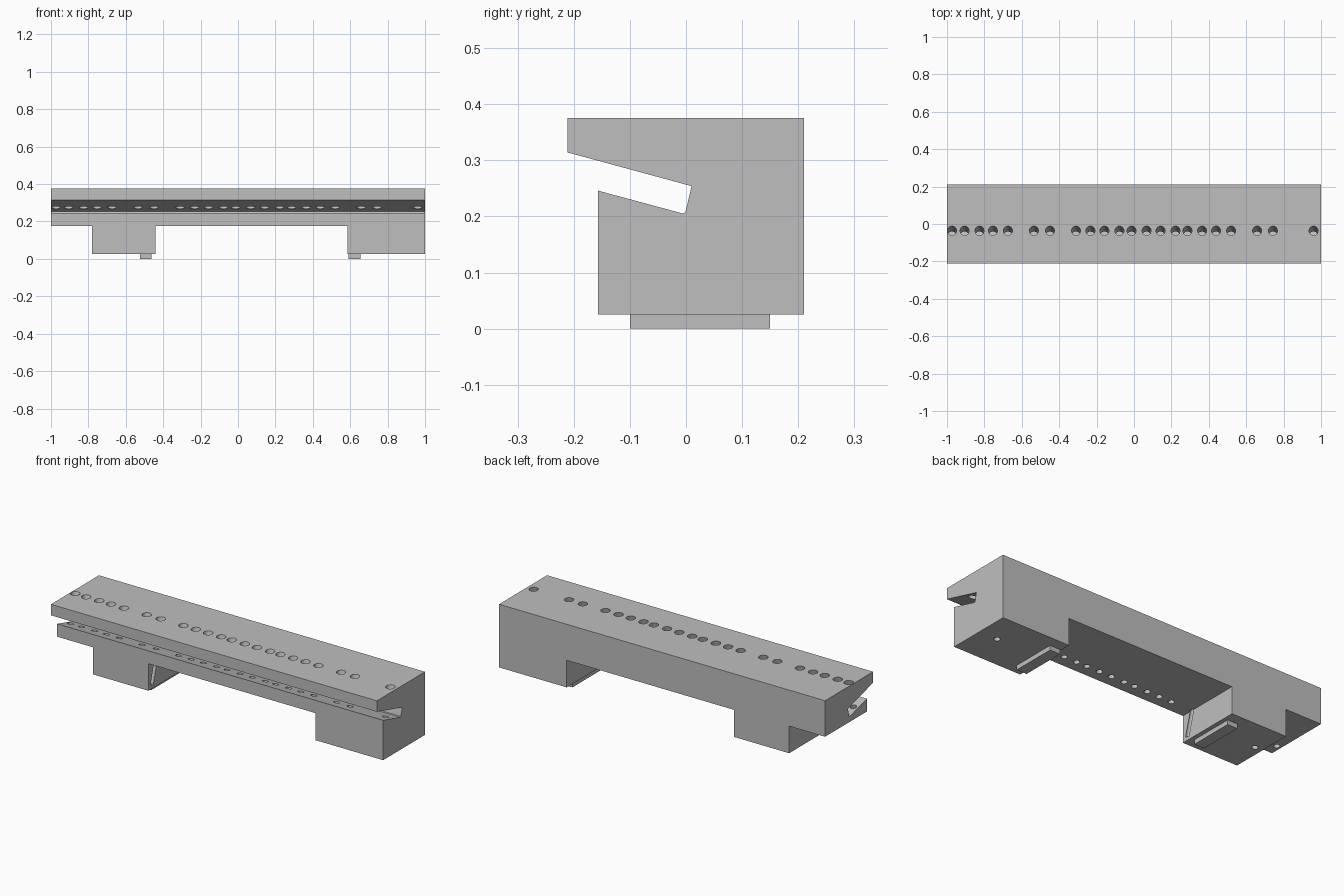
import bpy, bmesh, math
from mathutils import Matrix, Vector

if "Cube" in bpy.data.objects:
    bpy.data.objects.remove(bpy.data.objects["Cube"])

grey = bpy.data.materials.new("grey")
grey.diffuse_color = (0.52, 0.52, 0.52, 1)
grey.use_nodes = True
grey.node_tree.nodes["Principled BSDF"].inputs["Base Color"].default_value = grey.diffuse_color


def make_object(name, bm):
    bmesh.ops.recalc_face_normals(bm, faces=bm.faces)
    mesh = bpy.data.meshes.new(name)
    bm.to_mesh(mesh)
    bm.free()
    mesh.materials.append(grey)
    obj = bpy.data.objects.new(name, mesh)
    bpy.context.collection.objects.link(obj)
    return obj


def add_box(bm, x0, x1, y0, y1, z0, z1):
    size = Matrix.Diagonal((x1 - x0, y1 - y0, z1 - z0, 1))
    centre = Matrix.Translation(((x0 + x1) / 2, (y0 + y1) / 2, (z0 + z1) / 2))
    bmesh.ops.create_cube(bm, size=1, matrix=centre @ size)


def add_rod(bm, a, b, radius):
    a, b = Vector(a), Vector(b)
    turn = (b - a).to_track_quat('Z', 'Y').to_matrix().to_4x4()
    bmesh.ops.create_cone(bm, cap_ends=True, segments=24, radius1=radius, radius2=radius,
                          depth=(b - a).length, matrix=Matrix.Translation((a + b) / 2) @ turn)


def cut(obj, bm, name):
    cutter = make_object(name, bm)
    cutter.hide_render = True
    mod = obj.modifiers.new(name, 'BOOLEAN')
    mod.operation, mod.solver, mod.object = 'DIFFERENCE', 'EXACT', cutter
    bpy.context.view_layer.objects.active = obj
    bpy.ops.object.modifier_apply(modifier=name)
    bpy.data.objects.remove(cutter)


# Body: side profile with the tilted slot, extruded along x
profile = [(-0.211, 0.375), (0.21, 0.375), (0.21, 0.025), (-0.157, 0.025), (-0.157, 0.246),
           (-0.005, 0.205), (-0.001, 0.208), (0.01, 0.254), (-0.211, 0.314)]
bm = bmesh.new()
face = bm.faces.new([bm.verts.new((-1, y, z)) for y, z in profile])
ext = bmesh.ops.extrude_face_region(bm, geom=[face])
bmesh.ops.translate(bm, vec=(2, 0, 0), verts=[v for v in ext["geom"] if isinstance(v, bmesh.types.BMVert)])
body = make_object("slotted_body", bm)

# Gaps that leave the two feet
bm = bmesh.new()
for x0, x1 in [(-1.1, -0.78), (-0.44, 0.585)]:
    add_box(bm, x0, x1, -0.4, 0.4, -0.1, 0.175)
cut(body, bm, "foot_gaps")

# Tilted holes: wide above the slot, narrow and blind below it; plus mounting holes
hole_xs = [-0.973, -0.906, -0.826, -0.754, -0.674, -0.535, -0.449, -0.31, -0.233, -0.158, -0.078,
           -0.013, 0.067, 0.142, 0.222, 0.286, 0.364, 0.439, 0.519, 0.658, 0.743, 0.96]


def on_axis(x, z):
    return (x, -0.036 + (z - 0.375) * 0.272, z)


bm = bmesh.new()
for x in hole_xs:
    add_rod(bm, on_axis(x, 0.42), on_axis(x, 0.258), 0.024)
    add_rod(bm, on_axis(x, 0.25), on_axis(x, 0.045), 0.016)
for x in (-0.734, 0.888):
    add_rod(bm, (x, 0.032, -0.02), (x, 0.032, 0.12), 0.016)
cut(body, bm, "holes")

# Locating keys under the feet
for name, x0, x1 in [("left_key", -0.525, -0.463), ("right_key", 0.592, 0.654)]:
    bm = bmesh.new()
    add_box(bm, x0, x1, -0.1, 0.15, 0, 0.025)
    make_object(name, bm)

# Smooth hole walls with sharp edges elsewhere
bpy.ops.object.select_all(action='DESELECT')
body.select_set(True)
bpy.context.view_layer.objects.active = body
bpy.ops.object.shade_smooth_by_angle(angle=math.radians(30))
